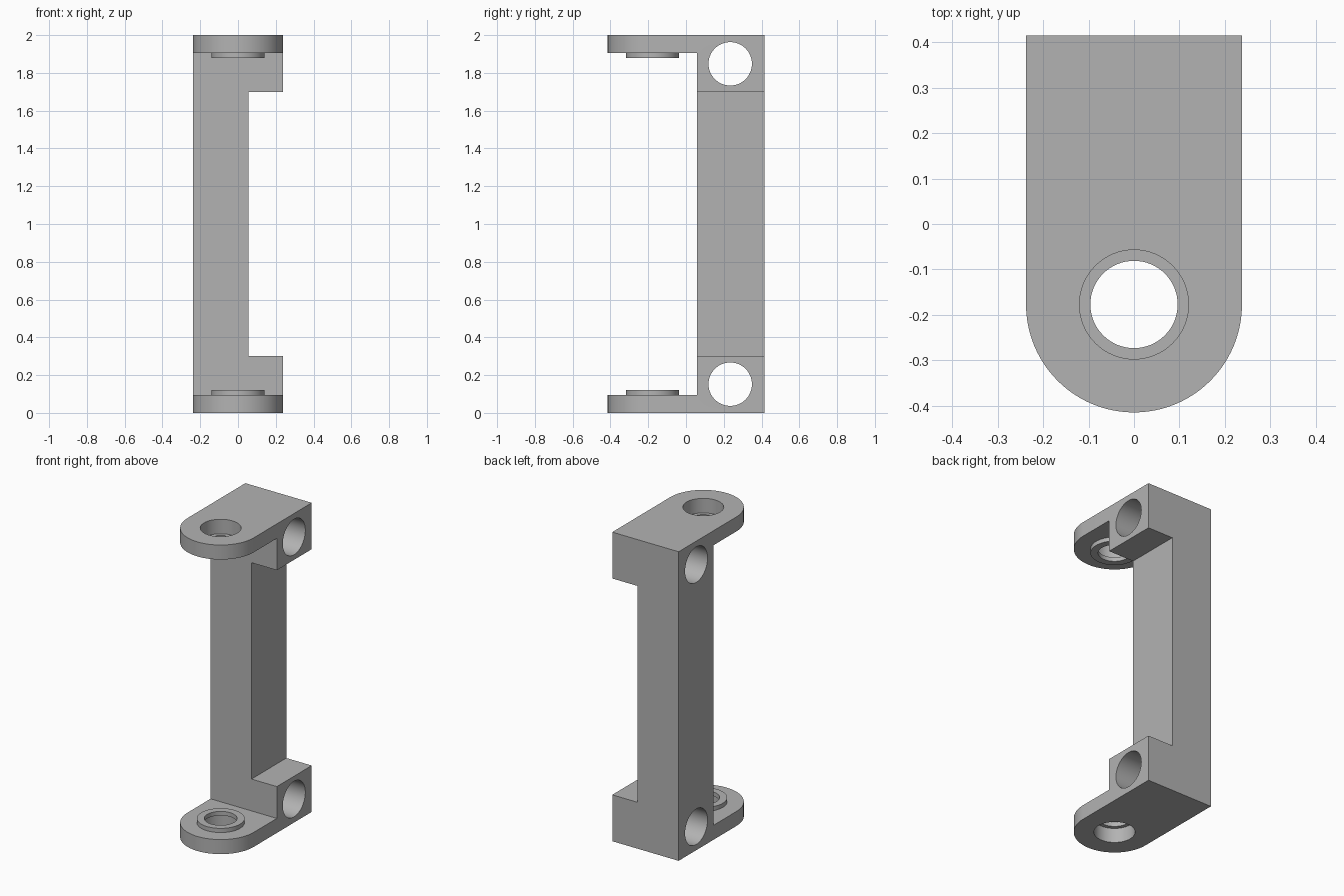
import bpy, bmesh
from math import pi, cos, sin
from mathutils import Matrix

if "Cube" in bpy.data.objects:
    bpy.data.objects.remove(bpy.data.objects["Cube"], do_unlink=True)

HALF_W, BACK, EYE_Y = 0.2375, 0.4145, -0.177
PLATE, SPINE_FRONT, SPINE_SIDE = 0.094, 0.058, 0.056

grey = bpy.data.materials.new("plain grey")
grey.use_nodes = True
colour = (0.45, 0.45, 0.45, 1)
grey.diffuse_color = colour
grey.node_tree.nodes["Principled BSDF"].inputs["Base Color"].default_value = colour


def make(name, bm):
    bmesh.ops.recalc_face_normals(bm, faces=bm.faces)
    mesh = bpy.data.meshes.new(name)
    bm.to_mesh(mesh)
    bm.free()
    mesh.materials.append(grey)
    obj = bpy.data.objects.new(name, mesh)
    bpy.context.collection.objects.link(obj)
    return obj


def box(name, lo, hi):
    bm = bmesh.new()
    bmesh.ops.create_cube(bm, size=1)
    for v in bm.verts:
        v.co = [(a + b) / 2 + c * (b - a) for a, b, c in zip(lo, hi, v.co)]
    return make(name, bm)


def cylinder(name, radius, depth, centre, along_x=False):
    bm = bmesh.new()
    turn = Matrix.Rotation(pi / 2 if along_x else 0, 4, 'Y')
    bmesh.ops.create_cone(bm, cap_ends=True, segments=64, radius1=radius, radius2=radius,
                          depth=depth, matrix=Matrix.Translation(centre) @ turn)
    return make(name, bm)


def combine(target, tool, operation):
    mod = target.modifiers.new(operation.lower(), 'BOOLEAN')
    mod.operation, mod.solver, mod.object = operation, 'EXACT', tool
    bpy.context.view_layer.objects.active = target
    bpy.ops.object.modifier_apply(modifier=mod.name)
    bpy.data.objects.remove(tool, do_unlink=True)


# Full-height block with a rounded front
outline = [(HALF_W, BACK), (-HALF_W, BACK)]
outline += [(HALF_W * cos(pi + pi * i / 48), EYE_Y + HALF_W * sin(pi + pi * i / 48))
            for i in range(49)]
bm = bmesh.new()
base = bm.faces.new([bm.verts.new((x, y, 0)) for x, y in outline])
top = bmesh.ops.extrude_face_region(bm, geom=[base])["geom"]
bmesh.ops.translate(bm, vec=(0, 0, 2), verts=[g for g in top if isinstance(g, bmesh.types.BMVert)])
bracket = make("bracket", bm)

# Open front between the end plates, and the side recess of the spine
combine(bracket, box("front_gap", (-1, -1, PLATE), (1, SPINE_FRONT, 2 - PLATE)), 'DIFFERENCE')
combine(bracket, box("side_recess", (SPINE_SIDE, -1, 0.3), (1, 1, 1.7)), 'DIFFERENCE')

# Each end: raised collar, stepped bore and cross hole
for end in (0, 1):
    def z(h):
        return 2 - h if end else h
    combine(bracket, cylinder("collar", 0.14, 0.07, (0, EYE_Y, z(0.086))), 'UNION')
    combine(bracket, cylinder("wide_bore", 0.12, 0.2, (0, EYE_Y, z(PLATE - 0.1))), 'DIFFERENCE')
    combine(bracket, cylinder("narrow_bore", 0.096, 0.4, (0, EYE_Y, z(0.1))), 'DIFFERENCE')
    combine(bracket, cylinder("cross_hole", 0.115, 1, (0, 0.234, z(0.152)), True), 'DIFFERENCE')

bpy.ops.object.select_all(action='DESELECT')
bracket.select_set(True)
bpy.context.view_layer.objects.active = bracket
bpy.ops.object.shade_smooth_by_angle(angle=pi / 6)
